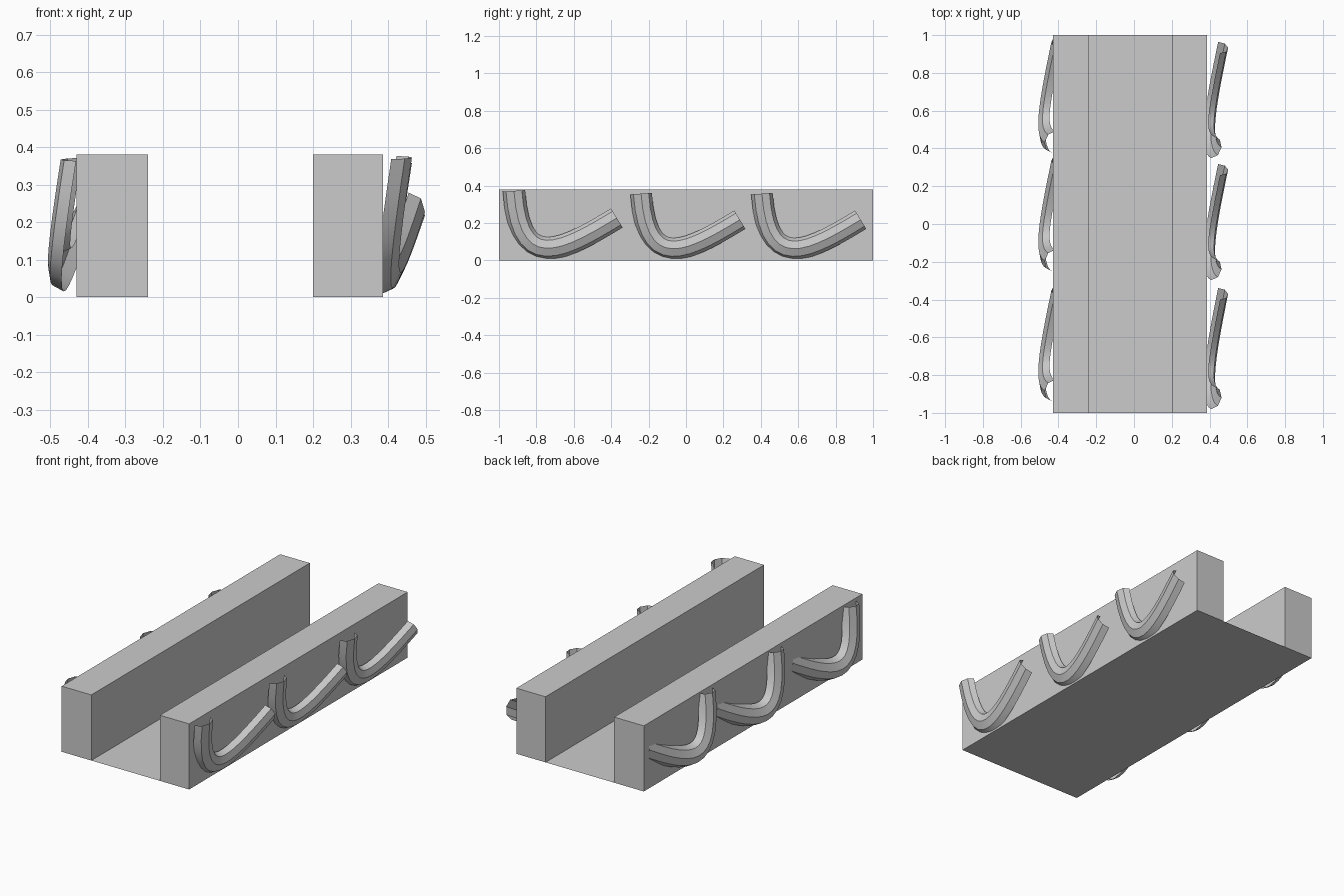
import bpy, bmesh, math
from mathutils import Vector

if "Cube" in bpy.data.objects:
    bpy.data.objects.remove(bpy.data.objects["Cube"])


def make_object(name, verts, faces):
    mesh = bpy.data.meshes.new(name)
    mesh.from_pydata(verts, [], faces)
    obj = bpy.data.objects.new(name, mesh)
    bpy.context.collection.objects.link(obj)
    return obj


def wall(name, x0, x1, h=0.38):
    # Box without a bottom: the thin floor sheet closes it
    v = [(x, y, z) for z in (0, h) for x, y in ((x0, -1), (x1, -1), (x1, 1), (x0, 1))]
    f = [(i, (i + 1) % 4, (i + 1) % 4 + 4, i + 4) for i in range(4)] + [(4, 5, 6, 7)]
    return make_object(name, v, f)


# Two long side walls and the thin floor sheet under them
wall("left_wall", -0.43, -0.24)
wall("right_wall", 0.20, 0.387)
make_object("floor", [(-0.43, -1, 0), (0.387, -1, 0), (0.387, 1, 0), (-0.43, 1, 0)],
            [(0, 1, 2, 3)])

# Hook path in (y, z), as one cubic curve measured from the shallow tip
PATH = [Vector(p) for p in ((-0.57, 0.372), (-0.54, -0.07), (-0.32, 0.045), (-0.02, 0.227))]
STEPS = 14
WIDTH, DEPTH = 0.06, 0.048


def hook(name, side, base_x, tip_y, scale, lift):
    # Open half-octagon pipe, domed away from the wall, leaning in x
    p0, p1, p2, p3 = PATH
    verts, faces = [], []
    for i in range(STEPS + 1):
        t = i / STEPS
        s = 1 - t
        p = s**3 * p0 + 3 * s * s * t * p1 + 3 * s * t * t * p2 + t**3 * p3
        d = (s * s * (p1 - p0) + 2 * s * t * (p2 - p1) + t * t * (p3 - p2)).normalized()
        n = Vector((d.y, -d.x))
        for k in range(5):
            a = math.pi * k / 4
            q = p + n * WIDTH * math.cos(a)
            x = base_x + 0.105 * (q.x + 0.35) + 0.158 * (q.y - 0.065)
            x += side * DEPTH * math.sin(a)
            verts.append((x, tip_y + q.x * scale, lift + q.y * scale))
    for i in range(STEPS):
        for k in range(4):
            a = i * 5 + k
            f = (a, a + 1, a + 6, a + 5)
            faces.append(f if side < 0 else f[::-1])
    obj = make_object(name, verts, faces)
    bpy.ops.object.select_all(action='DESELECT')
    obj.select_set(True)
    bpy.context.view_layer.objects.active = obj
    bpy.ops.object.shade_smooth_by_angle(angle=math.radians(30))
    return obj


# Three hooks on each outer wall face
for i, (tip, s) in enumerate(((-0.35, 1.0), (0.307, 0.96), (0.953, 0.96))):
    hook(f"right_hook_{i + 1}", 1, 0.39, tip, s, 0.0)
for i, tip in enumerate((-0.335, 0.353, 0.98)):
    hook(f"left_hook_{i + 1}", -1, -0.45, tip, 0.96, 0.01)
